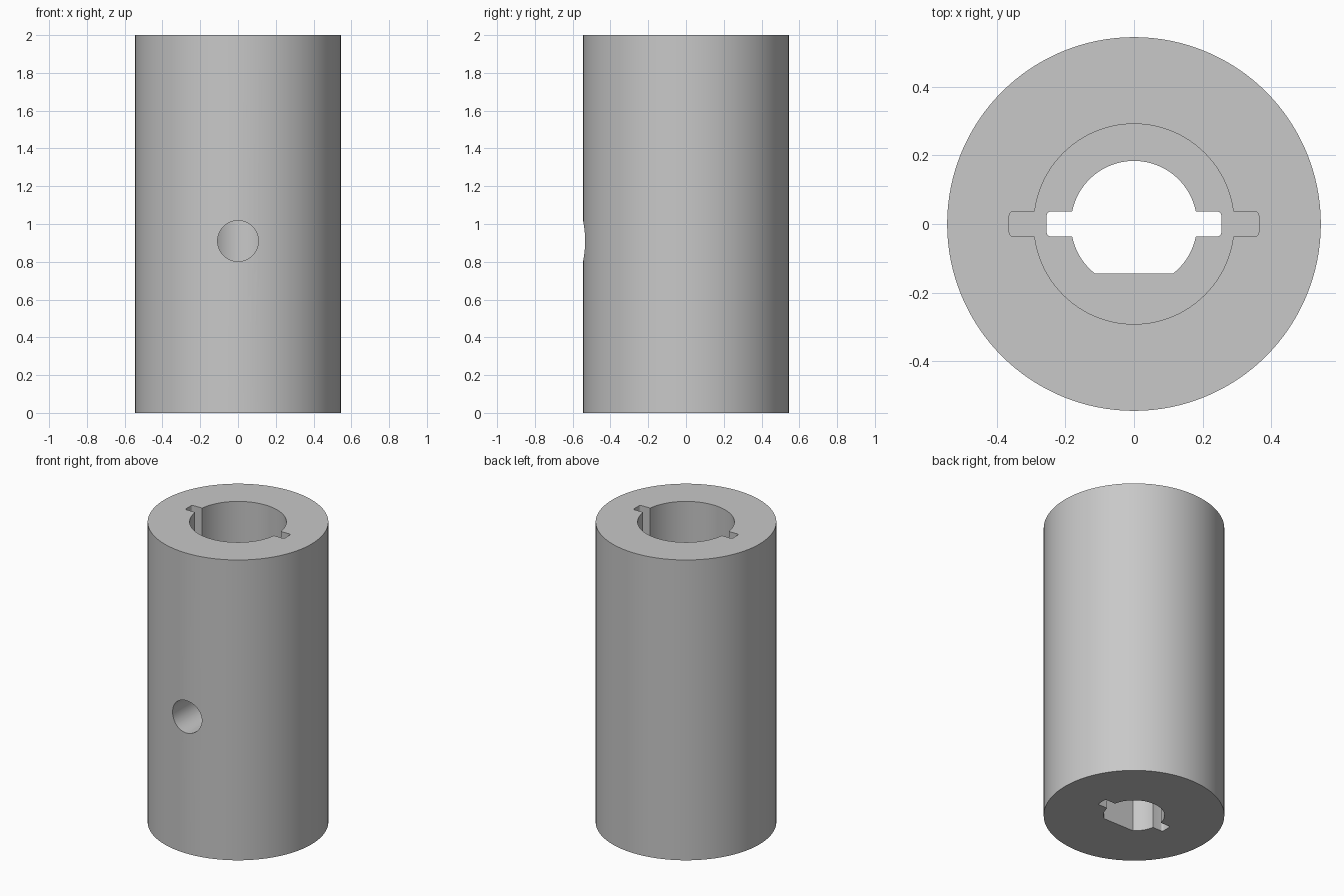
import bpy, bmesh, math

if "Cube" in bpy.data.objects:
    bpy.data.objects.remove(bpy.data.objects["Cube"])

R, H = 0.545, 2.0          # sleeve radius and height
STEP = 1.09                # height of the inner shoulder
HW, FILLET = 0.0365, 0.013  # keyway half width and corner radius

grey = bpy.data.materials.new("steel_grey")
grey.diffuse_color = (0.58, 0.58, 0.58, 1)
grey.use_nodes = True
grey.node_tree.nodes["Principled BSDF"].inputs["Base Color"].default_value = grey.diffuse_color


def arc(r, a0, a1, n, cx=0, cy=0):
    return [(cx + r * math.cos(a0 + (a1 - a0) * i / n),
             cy + r * math.sin(a0 + (a1 - a0) * i / n)) for i in range(n + 1)]


def prism(name, pts, z0, z1):
    """Extrude a closed outline between two heights."""
    bm = bmesh.new()
    face = bm.faces.new([bm.verts.new((x, y, z0)) for x, y in pts])
    top = bmesh.ops.extrude_face_region(bm, geom=[face])["geom"]
    bmesh.ops.translate(bm, vec=(0, 0, z1 - z0),
                        verts=[v for v in top if isinstance(v, bmesh.types.BMVert)])
    bmesh.ops.recalc_face_normals(bm, faces=bm.faces)
    me = bpy.data.meshes.new(name)
    bm.to_mesh(me)
    bm.free()
    ob = bpy.data.objects.new(name, me)
    bpy.context.collection.objects.link(ob)
    me.materials.append(grey)
    return ob


def bore_outline(r, reach, flat=None):
    """Round bore with two opposite rounded keyways and an optional flat."""
    a = math.asin(HW / r)
    cx, cy = reach - FILLET, HW - FILLET
    key = (arc(FILLET, -math.pi / 2, 0, 5, cx, -cy)
           + arc(FILLET, 0, math.pi / 2, 5, cx, cy))
    pts = key + arc(r, a, math.pi - a, 48) + [(-x, -y) for x, y in key]
    if flat is None:
        return pts + arc(r, math.pi + a, 2 * math.pi - a, 48)
    f = math.asin(flat / r)
    return (pts + arc(r, math.pi + a, math.pi + f, 14)
            + arc(r, 2 * math.pi - f, 2 * math.pi - a, 14))


# Outer sleeve
sleeve = prism("sleeve", arc(R, 0, 2 * math.pi, 128)[:-1], 0, H)

# Wide upper bore, narrow lower bore with a flat, and screw hole in the front
upper = prism("upper_bore_cutter", bore_outline(0.292, 0.364), STEP, H + 0.1)
lower = prism("lower_bore_cutter", bore_outline(0.184, 0.255, 0.145), -0.1, STEP + 0.05)
hole = prism("screw_hole_cutter", arc(0.108, 0, 2 * math.pi, 48)[:-1], 0.06, 0.7)
hole.rotation_euler = (math.pi / 2, 0, 0)
hole.location = (0, 0, 0.91)

for cutter in (upper, lower, hole):
    mod = sleeve.modifiers.new(cutter.name, "BOOLEAN")
    mod.operation, mod.solver, mod.object = "DIFFERENCE", "EXACT", cutter

# Apply the cuts and remove the cutters
bpy.context.view_layer.update()
deps = bpy.context.evaluated_depsgraph_get()
mesh = bpy.data.meshes.new_from_object(sleeve.evaluated_get(deps))
sleeve.modifiers.clear()
sleeve.data = mesh
for cutter in (upper, lower, hole):
    bpy.data.objects.remove(cutter)

# Smooth round walls, sharp rims
bpy.ops.object.select_all(action="DESELECT")
sleeve.select_set(True)
bpy.context.view_layer.objects.active = sleeve
bpy.ops.object.shade_smooth_by_angle(angle=math.radians(30))
